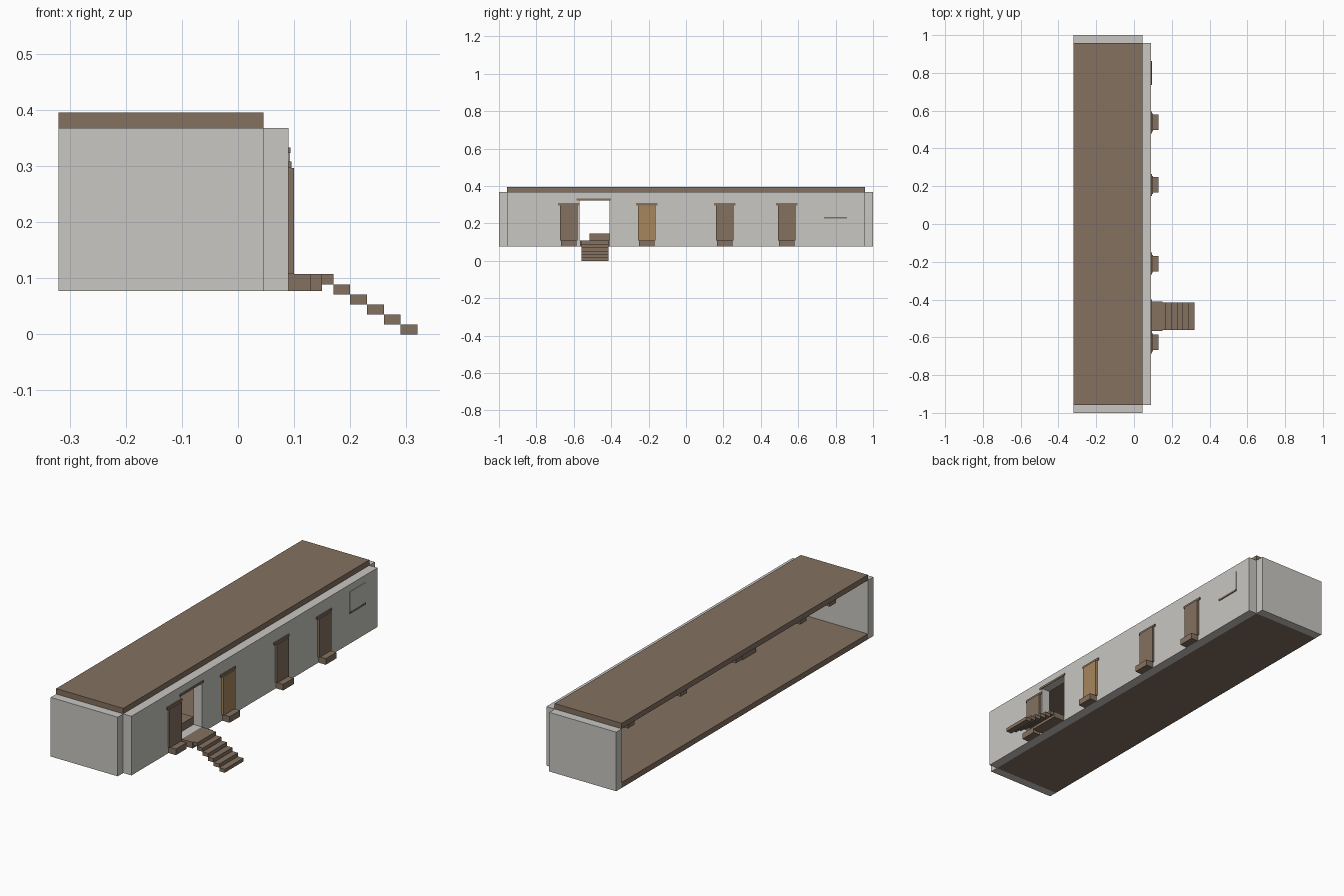
import bpy

cube = bpy.data.objects.get("Cube")
if cube:
    bpy.data.objects.remove(cube, do_unlink=True)


def material(name, rgb):
    m = bpy.data.materials.new(name)
    m.use_nodes = True
    m.diffuse_color = (*rgb, 1)
    m.node_tree.nodes["Principled BSDF"].inputs["Base Color"].default_value = (*rgb, 1)
    return m


plaster = material("pale_grey_plaster", (0.58, 0.57, 0.54))
brown = material("brown_wood", (0.23, 0.165, 0.117))
tan = material("tan_wood", (0.38, 0.24, 0.11))


def box(name, x, y, z, mat):
    """Box from (min, max) ranges on each axis."""
    bpy.ops.mesh.primitive_cube_add(size=1, location=[sum(r) / 2 for r in (x, y, z)])
    ob = bpy.context.object
    ob.name = name
    ob.scale = [r[1] - r[0] for r in (x, y, z)]
    bpy.ops.object.transform_apply(location=False, rotation=False, scale=True)
    ob.data.materials.append(mat)
    return ob


BASE, TOP, BACK, INNER, FACE, END = 0.077, 0.368, -0.32, 0.045, 0.09, 0.957
SILL = 0.107

# Shell, open along the back
box("floor", (BACK, INNER), (-END, END), (BASE, 0.104), brown)
box("roof", (BACK, INNER), (-END, END), (TOP, 0.395), brown)
box("front_end_wall", (BACK, INNER), (-1, -END), (BASE, TOP), plaster)
box("back_end_wall", (BACK, INNER), (END, 1), (BASE, TOP), plaster)
long_wall = box("long_wall", (INNER, FACE), (-END, END), (BASE, TOP), plaster)

# Open doorway cut through the long wall
cutter = box("doorway_cutter", (0, 0.2), (-0.57, -0.41), (SILL, 0.325), plaster)
cutter.hide_render = True
cutter.hide_viewport = True
cut = long_wall.modifiers.new("doorway", "BOOLEAN")
cut.object = cutter
cut.solver = "EXACT"
box("doorway_lintel", (FACE, 0.094), (-0.585, -0.4), (0.323, 0.333), brown)
box("inner_step", (-0.02, INNER), (-0.515, -0.41), (0.104, 0.145), brown)

# Closed doors, each with a lintel and a doorstep
for i, y in enumerate((-0.627, -0.21, 0.207, 0.538)):
    box(f"door_{i}", (FACE, 0.1), (y - 0.047, y + 0.047), (SILL, 0.296),
        tan if i == 1 else brown)
    box(f"door_lintel_{i}", (FACE, 0.095), (y - 0.058, y + 0.058), (0.296, 0.308), brown)
    box(f"doorstep_{i}", (FACE, 0.13), (y - 0.041, y + 0.041), (BASE, SILL), brown)

# Landing and staircase
box("landing", (FACE, 0.15), (-0.567, -0.41), (BASE, SILL), brown)
for i in range(6):
    x, z = 0.14 + 0.03 * i, SILL - 0.018 * i
    box(f"stair_{i}", (x, x + 0.03), (-0.56, -0.415), (max(z - 0.018, 0), z), brown)

# Blind window with a sill
box("window_panel", (FACE, 0.093), (0.737, 0.862), (0.235, 0.333), plaster)
box("window_sill", (FACE, 0.094), (0.737, 0.862), (0.226, 0.235), brown)

# Short beam ends under the open edge of the roof
for i, y in enumerate((0.87, 0.46, 0.03, -0.47, -0.7)):
    box(f"beam_end_{i}", (BACK + 0.01, BACK + 0.05), (y - 0.025, y + 0.025),
        (0.343, TOP), brown)
